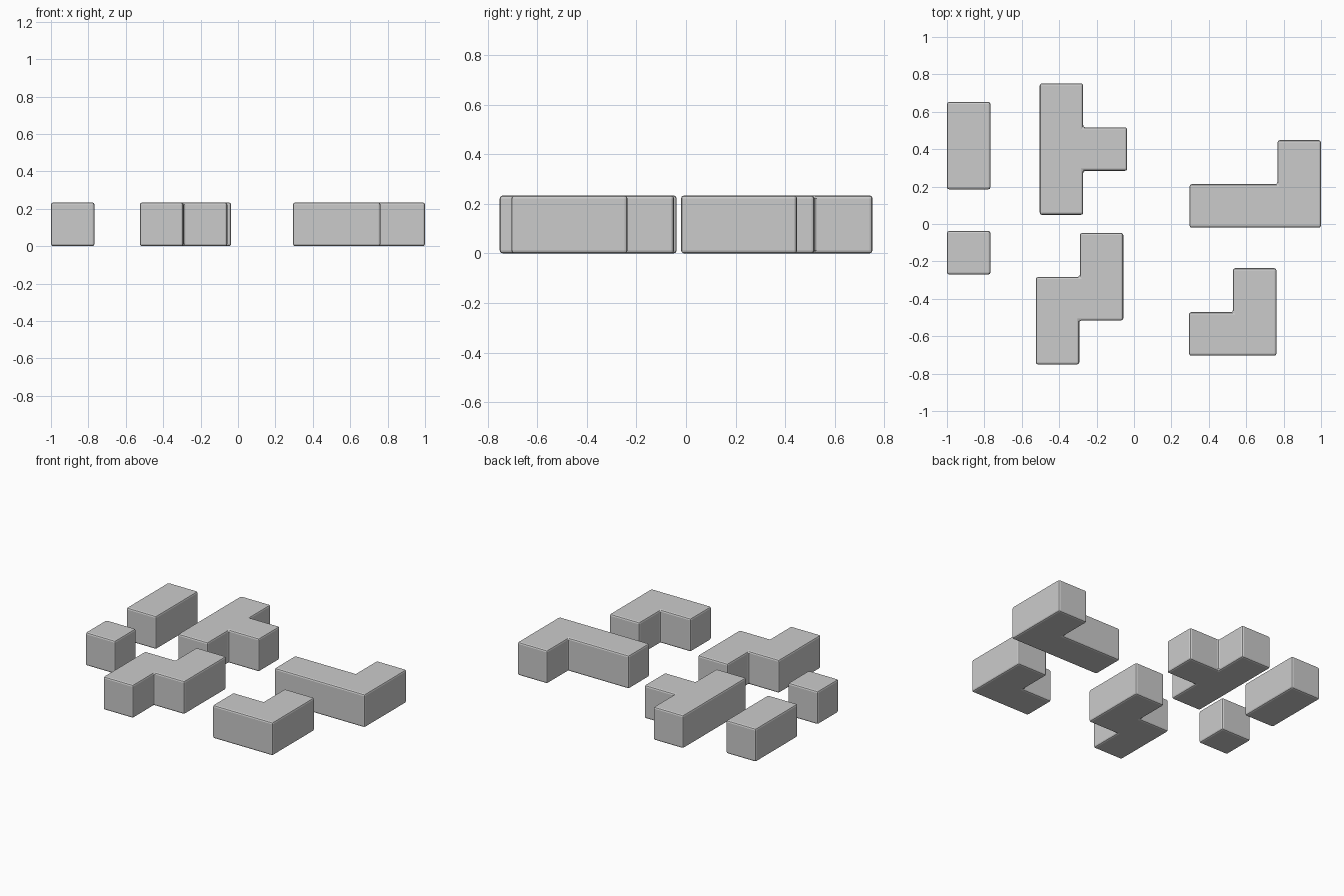
import bpy, bmesh
from mathutils import Vector

if "Cube" in bpy.data.objects:
    bpy.data.objects.remove(bpy.data.objects["Cube"])

P = 0.2352      # cell pitch
E = 0.0013      # clearance inset around every piece
H = 0.2335      # block height
BEVEL = 0.0118


def block(name, corner, outline):
    """Extrude a grid outline (counter-clockwise, in cells) from its lower-left corner."""
    bm = bmesh.new()
    pts = [Vector(p) for p in outline]
    n = len(pts)
    verts = []
    for i, p in enumerate(pts):
        d0 = (p - pts[i - 1]).normalized()
        d1 = (pts[(i + 1) % n] - p).normalized()
        inward = Vector((-d0.y - d1.y, d0.x + d1.x))
        q = p * P + inward * E + Vector(corner) - Vector((E, E))
        verts.append(bm.verts.new((q.x, q.y, 0)))
    face = bm.faces.new(verts)
    ext = bmesh.ops.extrude_face_region(bm, geom=[face])
    top = [g for g in ext["geom"] if isinstance(g, bmesh.types.BMVert)]
    bmesh.ops.translate(bm, verts=top, vec=(0, 0, H))
    bmesh.ops.recalc_face_normals(bm, faces=bm.faces)
    mesh = bpy.data.meshes.new(name)
    bm.to_mesh(mesh)
    bm.free()
    obj = bpy.data.objects.new(name, mesh)
    bpy.context.collection.objects.link(obj)
    # softened edges
    mod = obj.modifiers.new("edge_bevel", "BEVEL")
    mod.width = BEVEL
    mod.segments = 2
    mod.limit_method = "ANGLE"


# straight pieces
block("single_block", (-1.0, -0.27), [(0, 0), (1, 0), (1, 1), (0, 1)])
block("double_block", (-1.0, 0.185), [(0, 0), (1, 0), (1, 2), (0, 2)])

# branching and stepped pieces
block("tee_block", (-0.504, 0.049),
      [(0, 0), (1, 0), (1, 1), (2, 1), (2, 2), (1, 2), (1, 3), (0, 3)])
block("step_block", (-0.525, -0.751),
      [(0, 0), (1, 0), (1, 1), (2, 1), (2, 3), (1, 3), (1, 2), (0, 2)])

# corner pieces
block("long_corner_block", (0.297, -0.02),
      [(0, 0), (3, 0), (3, 2), (2, 2), (2, 1), (0, 1)])
block("short_corner_block", (0.294, -0.704),
      [(0, 0), (2, 0), (2, 2), (1, 2), (1, 1), (0, 1)])
